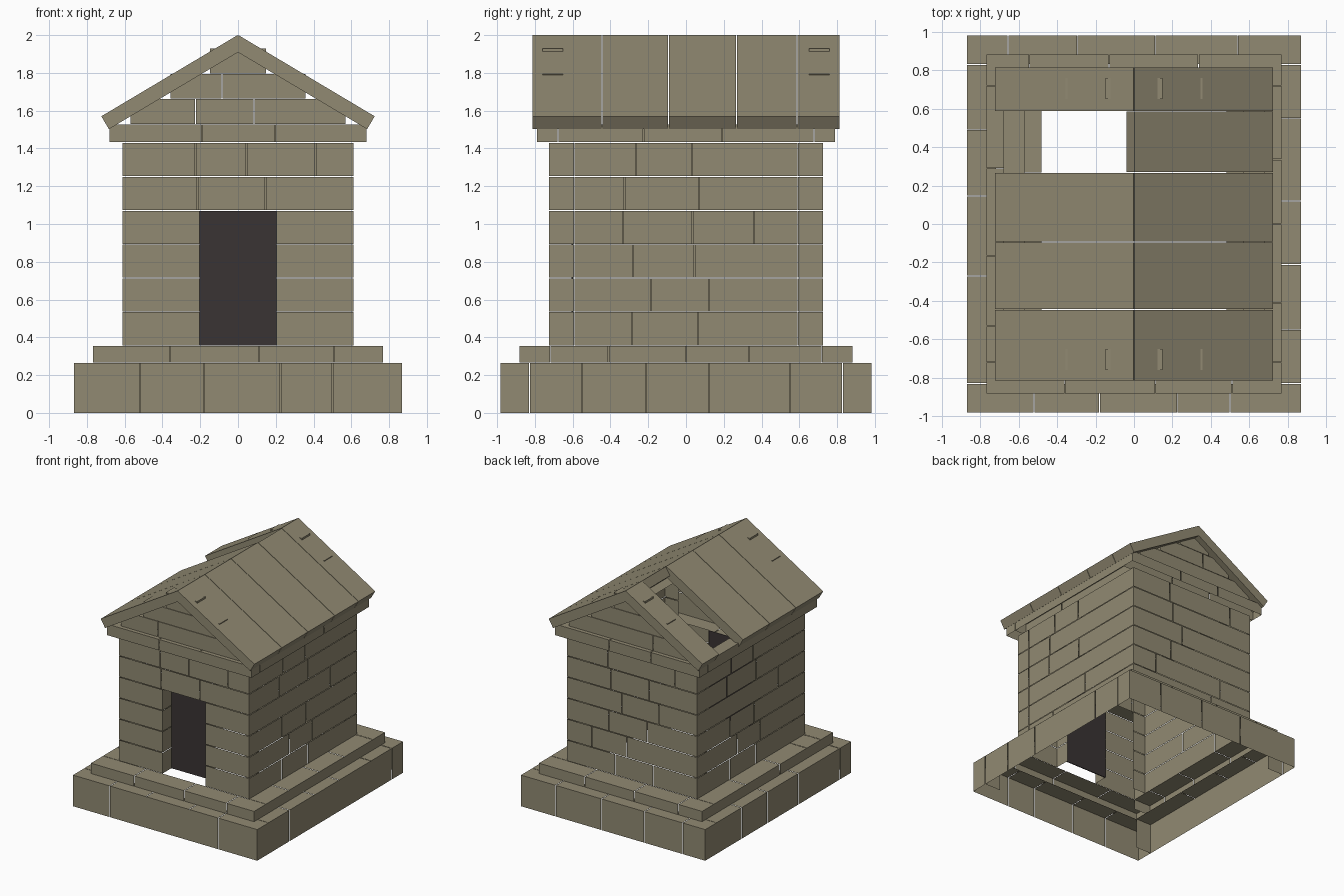
import bpy, bmesh, math
from mathutils import Matrix, Vector

GAP = 0.004
UP, DOWN = Vector((0, 0, 1)), Vector((0, 0, -1))

cube = bpy.data.objects.get("Cube")
if cube:
    bpy.data.objects.remove(cube, do_unlink=True)


def material(name, rgb):
    mat = bpy.data.materials.new(name)
    mat.use_nodes = True
    mat.diffuse_color = (*rgb, 1)
    mat.node_tree.nodes["Principled BSDF"].inputs["Base Color"].default_value = (*rgb, 1)
    return mat


stone = material("weathered stone", (0.285, 0.254, 0.17))
dark = material("dark doorway", (0.042, 0.034, 0.034))


def box(bm, low, high, matrix=Matrix(), drop=()):
    """Add a box, leaving out the faces that look along the dropped directions."""
    low, high = Vector(low), Vector(high)
    size = Matrix.Diagonal((*(high - low), 1))
    made = bmesh.ops.create_cube(bm, size=1,
                                 matrix=matrix @ Matrix.Translation((low + high) / 2) @ size)
    faces = {f for v in made["verts"] for f in v.link_faces}
    bm.normal_update()
    hidden = [f for f in faces if any(f.normal.dot(d) > 0.9 for d in drop)]
    bmesh.ops.delete(bm, geom=hidden, context="FACES")


def finish(bm, name, mat=stone):
    mesh = bpy.data.meshes.new(name)
    bm.to_mesh(mesh)
    bm.free()
    mesh.materials.append(mat)
    obj = bpy.data.objects.new(name, mesh)
    bpy.context.collection.objects.link(obj)


def row(bm, axis, start, end, joints, near, far, z0, z1, drop=()):
    """Lay facing blocks along an axis, split at the joints by narrow gaps."""
    along = Vector((1, 0, 0)) if axis == "x" else Vector((0, 1, 0))
    cuts = [start, *joints, end]
    g = GAP / 2
    for a, b in zip(cuts, cuts[1:]):
        ends = [d for d, inner in ((-along, a != start), (along, b != end)) if inner]
        a, b = a + g * (a != start), b - g * (b != end)
        low, high = ((a, near), (b, far)) if axis == "x" else ((near, a), (far, b))
        box(bm, (*low, z0), (*high, z1), drop=[*drop, *ends])


def course(name, hx, hy, thick, z0, z1, front, back, right, left,
           door=0, lintel=False, hollow=True, capped=True):
    """One ring of blocks: front and back run full width, sides fit between."""
    bm = bmesh.new()
    inner = hy - thick
    end = inner - GAP
    hidden = [DOWN] if capped else [DOWN, UP]

    def drop(x, y):
        return hidden + [Vector((x, y, 0))] * hollow

    front_drop = drop(0, 1)
    if lintel:
        front_drop.remove(DOWN)
    spans = ((-hx, -door), (door, hx)) if door else ((-hx, hx),)
    for a, b in spans:
        row(bm, "x", a, b, front, -hy, -inner, z0, z1, front_drop)
    row(bm, "x", -hx, hx, back, inner, hy, z0, z1, drop(0, -1))
    row(bm, "y", -end, end, right, hx - thick, hx, z0, z1, drop(-1, 0))
    row(bm, "y", -end, end, left, -hx, thick - hx, z0, z1, drop(1, 0))
    finish(bm, name)


# Stepped plinth
course("plinth_lower", 0.868, 0.981, 0.15, 0, 0.265,
       (-0.52, -0.18, 0.225, 0.5), (-0.655, -0.295, 0.11, 0.54),
       (-0.55, -0.21, 0.12, 0.55), (-0.27, 0.145, 0.49))
course("plinth_upper", 0.768, 0.881, 0.16, 0.267, 0.355,
       (-0.36, 0.11, 0.51), (-0.545, -0.13, 0.335),
       (-0.41, 0, 0.335), (-0.53, -0.165, 0.29))

# Wall courses, the lower four interrupted by the doorway
side_joints = [(-0.285, 0.065), (-0.185, 0.12), (-0.28, 0.045),
               (-0.335, 0.035, 0.36), (-0.325, 0.07), (-0.265, 0.03)]
back_joints = [(-0.2, 0.16), (-0.3, 0.05, 0.38), (-0.14, 0.22),
               (-0.25, 0.1), (-0.16, 0.2), (-0.4, -0.05, 0.23)]
front_joints = {4: (-0.215, 0.145), 5: (-0.225, 0.045, 0.41)}
height = 0.179
for i, joints in enumerate(side_joints):
    z = 0.358 + i * height
    course(f"wall_course_{i + 1}", 0.612, 0.724, 0.13, z, z + height - GAP,
           front_joints.get(i, ()), back_joints[i], joints,
           [-j for j in reversed(joints)], door=0.203 if i < 4 else 0,
           lintel=i == 4, capped=i == 5)

# Cornice
course("cornice", 0.68, 0.79, 0.11, 1.434, 1.528,
       (-0.19, 0.195), (-0.22, 0.17), (-0.225, 0.19), (-0.2, 0.23), hollow=False)

# Stepped gable blocks at both ends
for name, near, far in (("front_gable", -0.76, -0.65), ("back_gable", 0.65, 0.76)):
    bm = bmesh.new()
    for i, (half, joints) in enumerate(((0.57, (-0.225, 0.085)), (0.357, (-0.085,)), (0.147, ()))):
        z = 1.53 + i * 0.134
        row(bm, "x", -half, half, joints, near, far, z, z + 0.131)
    finish(bm, name)

# Sloping roof slabs, one missing on one side
pitch = math.atan2(0.43, 0.722)
edges = [-0.815, -0.445, -0.093, 0.268, 0.587, 0.815]
for name, side in (("left_roof_slabs", 1), ("right_roof_slabs", -1)):
    bm = bmesh.new()
    tilt = Matrix.Translation((side * 0.002, 0, 2)) @ Matrix.Rotation(side * pitch, 4, "Y")
    for i, (a, b) in enumerate(zip(edges, edges[1:])):
        if side < 0 and i == 3:
            continue
        x0, x1 = sorted((0, side * 0.84))
        box(bm, (x0, a + GAP / 2, -0.079), (x1, b - GAP / 2, 0), tilt)
    finish(bm, name)

# Recessed door
bm = bmesh.new()
box(bm, (-0.203, -0.606, 0.358), (0.203, -0.598, 1.07))
finish(bm, "door_panel", dark)
